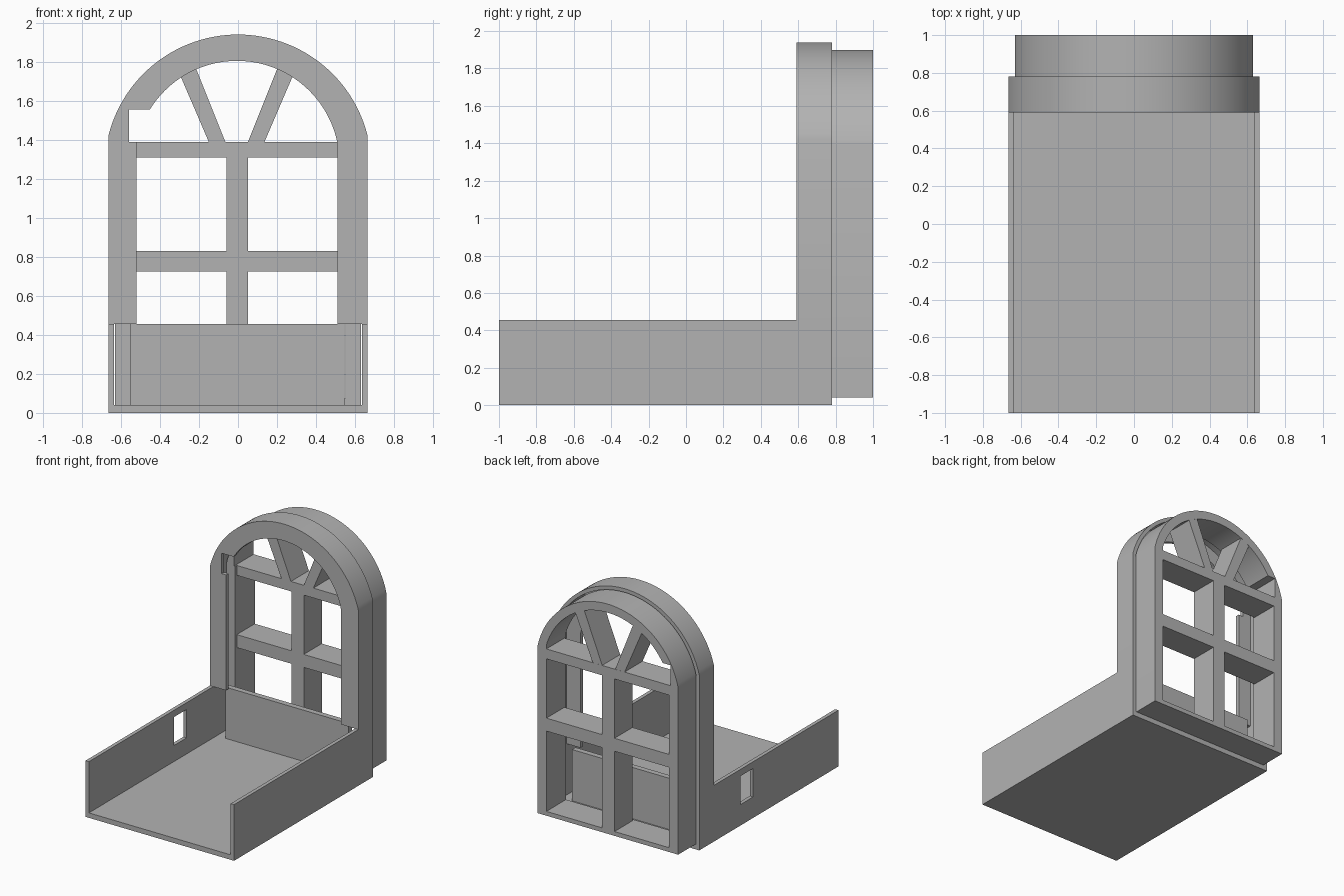
import bpy, bmesh, math

if "Cube" in bpy.data.objects:
    bpy.data.objects.remove(bpy.data.objects["Cube"], do_unlink=True)

GREY = (0.45, 0.45, 0.45, 1)
grey = bpy.data.materials.new("plain_grey")
grey.use_nodes = True
grey.diffuse_color = GREY
grey.node_tree.nodes["Principled BSDF"].inputs["Base Color"].default_value = GREY


def finish(name, bm):
    bmesh.ops.recalc_face_normals(bm, faces=bm.faces)
    mesh = bpy.data.meshes.new(name)
    bm.to_mesh(mesh)
    bm.free()
    mesh.materials.append(grey)
    obj = bpy.data.objects.new(name, mesh)
    bpy.context.collection.objects.link(obj)
    return obj


def prism(name, outline, y0, y1):
    """Extrude a convex x-z outline along y."""
    bm = bmesh.new()
    face = bm.faces.new([bm.verts.new((x, y0, z)) for x, z in outline])
    new = bmesh.ops.extrude_face_region(bm, geom=[face])["geom"]
    verts = [v for v in new if isinstance(v, bmesh.types.BMVert)]
    bmesh.ops.translate(bm, verts=verts, vec=(0, y1 - y0, 0))
    return finish(name, bm)


def box(name, x0, x1, y0, y1, z0, z1):
    return prism(name, [(x0, z0), (x1, z0), (x1, z1), (x0, z1)], y0, y1)


def arch(half, radius, centre, base, shift=0.0, steps=56):
    """Round-topped doorway line, from one foot over the top to the other."""
    end = math.acos(min(1, half / radius))
    pts = [(half + shift, base)]
    for i in range(steps + 1):
        a = end + (math.pi - 2 * end) * i / steps
        pts.append((radius * math.cos(a) + shift, centre + radius * math.sin(a)))
    return pts + [(shift - half, base)]


def arch_band(name, outer, inner, y0, y1):
    """Solid band between two arch lines, open at the foot."""
    bm = bmesh.new()
    rows = [[bm.verts.new((x, y, z)) for x, z in line]
            for line, y in ((outer, y0), (outer, y1), (inner, y1), (inner, y0))]
    for k in range(4):
        a, b = rows[k], rows[(k + 1) % 4]
        for i in range(len(a) - 1):
            bm.faces.new((a[i], a[i + 1], b[i + 1], b[i]))
    for i in (0, -1):
        bm.faces.new([row[i] for row in rows])
    obj = finish(name, bm)
    bpy.ops.object.select_all(action="DESELECT")
    obj.select_set(True)
    bpy.context.view_layer.objects.active = obj
    bpy.ops.object.shade_smooth_by_angle(angle=math.radians(20))
    return obj


def cut(obj, *size):
    cutter = box("cutter", *size)
    cutter.hide_render = True
    mod = obj.modifiers.new("cut", "BOOLEAN")
    mod.operation = "DIFFERENCE"
    mod.solver = "EXACT"
    mod.object = cutter
    bpy.context.view_layer.objects.active = obj
    bpy.ops.object.modifier_apply(modifier=mod.name)
    bpy.data.objects.remove(cutter, do_unlink=True)


W, WALL, FLOOR, RIM = 0.665, 0.03, 0.04, 0.455
FRONT, BACK = 0.59, 0.78

# Open tray
box("tray_floor", -W, W, -1, BACK, 0, FLOOR)
box("tray_left_wall", W - WALL, W, -1, BACK, FLOOR, RIM)
right_wall = box("tray_right_wall", -W, WALL - W, -1, BACK, FLOOR, RIM)
cut(right_wall, -0.7, -0.6, 0.09, 0.25, 0.17, 0.40)
box("low_panel", -0.555, 0.545, 0.635, 0.68, FLOOR, RIM)

# Hollow arched housing: thin front plate and outer shell
housing = arch(W, 0.685, 1.255, RIM)
plate = arch_band("arch_front_plate", housing,
                  arch(0.515, 0.525, 1.28, RIM, shift=-0.005), FRONT, FRONT + WALL)
arch_band("arch_shell", housing, arch(W - WALL, 0.655, 1.255, RIM), FRONT + WALL, BACK)

# Window frame set into the housing
frame = arch_band("window_frame", arch(0.63, 0.644, 1.256, FLOOR),
                  arch(0.55, 0.575, 1.256, FLOOR), 0.75, 1)
box("window_sill", -0.55, 0.55, 0.75, 1, FLOOR, 0.075)

# Corner notch through plate and frame
for part in (plate, frame):
    cut(part, -0.56, -0.40, 0.5, 1.1, 1.39, 1.555)

# Glazing bars
box("centre_bar", -0.06, 0.05, 0.77, 1, 0.075, 1.39)
for z0, z1 in ((0.725, 0.83), (1.31, 1.39)):
    box("cross_bar_right", -0.55, -0.06, 0.77, 1, z0, z1)
    box("cross_bar_left", 0.05, 0.55, 0.77, 1, z0, z1)

# Fan spokes in the arch
for side, label in ((-1, "right"), (1, "left")):
    spoke = [(0.058, 1.39), (0.143, 1.39), (0.302, 1.76), (0.222, 1.80)]
    prism("fan_spoke_" + label, [(side * x - 0.007, z) for x, z in spoke], 0.77, 0.999)
